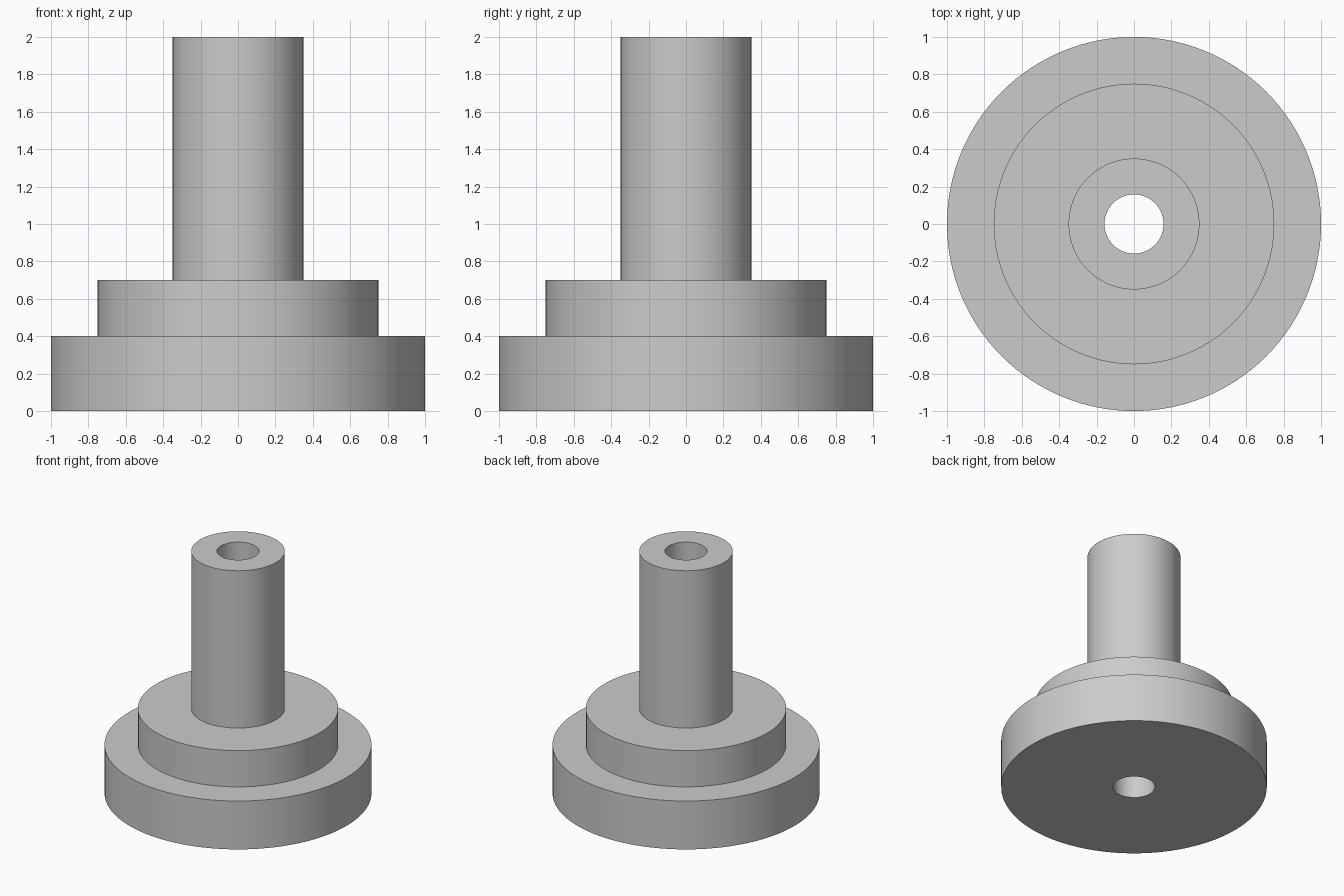
import bpy
import bmesh
from math import cos, sin, tau, radians

cube = bpy.data.objects.get("Cube")
if cube:
    bpy.data.objects.remove(cube, do_unlink=True)

SEGMENTS = 128
BORE = 0.158

# Plain grey metal
grey = bpy.data.materials.new("plain_grey")
grey.use_nodes = True
colour = (0.6, 0.6, 0.6, 1.0)
grey.diffuse_color = colour
grey.node_tree.nodes["Principled BSDF"].inputs["Base Color"].default_value = colour


def lathe(name, profile, material):
    """Turn a closed (radius, height) profile around the z axis."""
    bm = bmesh.new()
    rings = []
    for i in range(SEGMENTS):
        a = tau * i / SEGMENTS
        rings.append([bm.verts.new((r * cos(a), r * sin(a), z)) for r, z in profile])
    for i, ring in enumerate(rings):
        following = rings(i + 1) if callable(rings) else rings[(i + 1) % SEGMENTS]
        for j in range(len(profile)):
            k = (j + 1) % len(profile)
            bm.faces.new((ring[j], following[j], following[k], ring[k]))
    bmesh.ops.recalc_face_normals(bm, faces=bm.faces)
    mesh = bpy.data.meshes.new(name)
    bm.to_mesh(mesh)
    bm.free()
    mesh.materials.append(material)
    obj = bpy.data.objects.new(name, mesh)
    bpy.context.collection.objects.link(obj)
    bpy.ops.object.select_all(action="DESELECT")
    obj.select_set(True)
    bpy.context.view_layer.objects.active = obj
    bpy.ops.object.shade_smooth_by_angle(angle=radians(30))
    return obj


# Wide flange, middle step and tall shaft, with a bore right through
lathe("stepped_flange_shaft", [
    (BORE, 0), (1, 0), (1, 0.4),
    (0.75, 0.4), (0.75, 0.7),
    (0.35, 0.7), (0.35, 2), (BORE, 2),
], grey)
